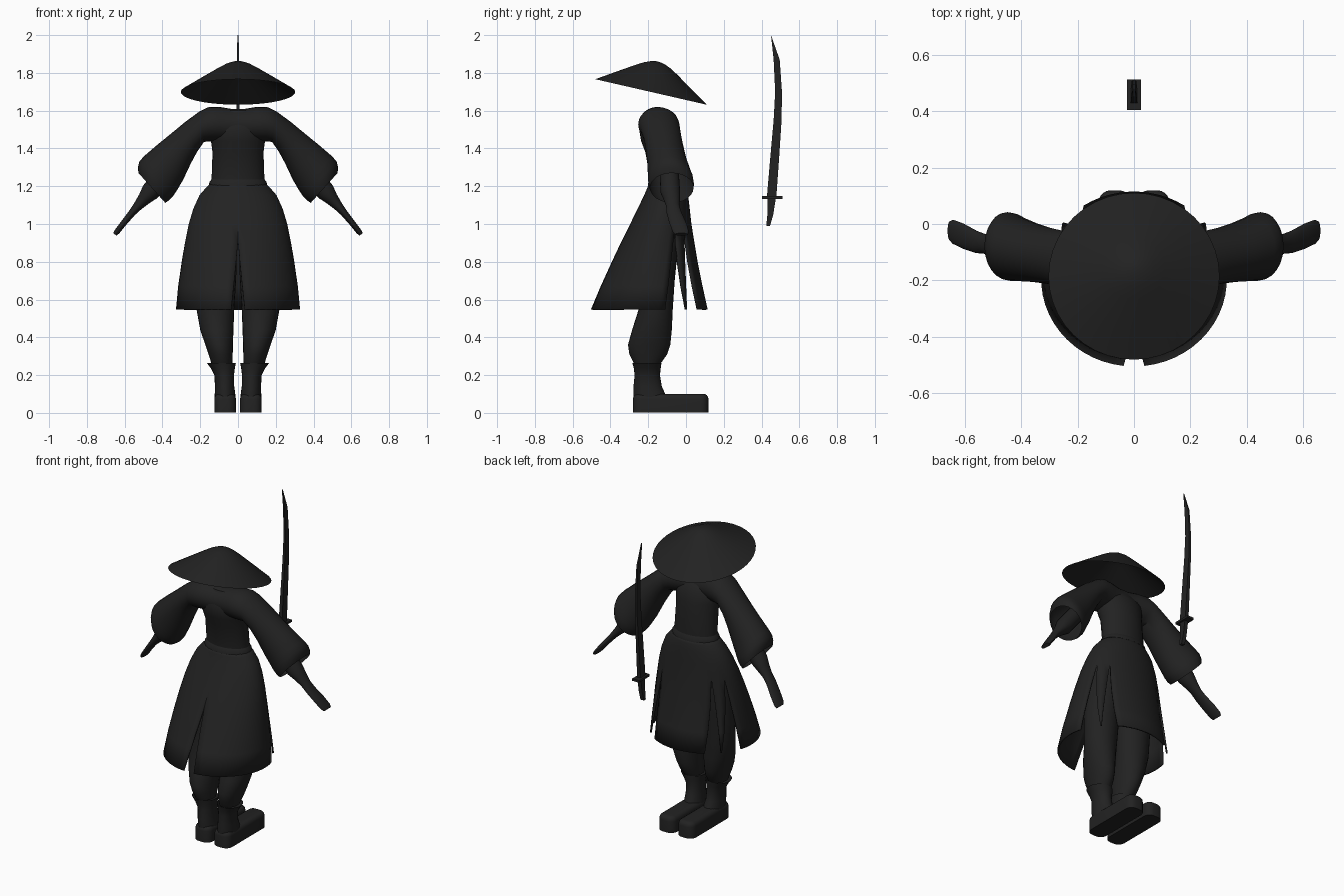
import bpy, bmesh, math
from mathutils import Vector

if "Cube" in bpy.data.objects:
    bpy.data.objects.remove(bpy.data.objects["Cube"])

cloth = bpy.data.materials.new("charcoal_black")
cloth.diffuse_color = (0.016, 0.016, 0.016, 1)
cloth.use_nodes = True
cloth.node_tree.nodes["Principled BSDF"].inputs["Base Color"].default_value = cloth.diffuse_color


def finish(name, bm, angle=40, recalc=True):
    if recalc:
        bmesh.ops.recalc_face_normals(bm, faces=bm.faces)
    me = bpy.data.meshes.new(name)
    bm.to_mesh(me)
    bm.free()
    me.materials.append(cloth)
    ob = bpy.data.objects.new(name, me)
    bpy.context.collection.objects.link(ob)
    bpy.ops.object.select_all(action='DESELECT')
    ob.select_set(True)
    bpy.context.view_layer.objects.active = ob
    bpy.ops.object.shade_smooth_by_angle(angle=math.radians(angle))
    return ob


def skin(bm, rings, cap_start=True, cap_end=True):
    vs = [[bm.verts.new(p) for p in r] for r in rings]
    n = len(vs[0])
    for a, b in zip(vs, vs[1:]):
        for i in range(n):
            bm.faces.new((a[i], a[(i + 1) % n], b[(i + 1) % n], b[i]))
    if cap_start:
        bm.faces.new(vs[0])
    if cap_end:
        bm.faces.new(vs[-1])


def ring(center, u, v, n=24):
    c = Vector(center)
    return [c + u * math.cos(2 * math.pi * i / n) + v * math.sin(2 * math.pi * i / n) for i in range(n)]


def upright(name, rows, **kw):
    """rows: x centre, y centre, z, x radius, y radius"""
    bm = bmesh.new()
    skin(bm, [ring((x, y, z), Vector((rx, 0, 0)), Vector((0, ry, 0))) for x, y, z, rx, ry in rows], **kw)
    return finish(name, bm)


def span_ring(s, x1, z1, x2, z2, y, w):
    """ellipse between an upper and a lower point in the xz plane"""
    up = Vector((s * (x1 - x2) / 2, 0, (z1 - z2) / 2))
    return ring((s * (x1 + x2) / 2, y, (z1 + z2) / 2), up, Vector((0, w, 0)))


def limb(name, s, rows):
    """rows: centre x y z, half height in the xz plane, half width in y"""
    bm = bmesh.new()
    up = Vector((s * 0.75, 0, 0.66))
    skin(bm, [ring((s * x, y, z), up * h, Vector((0, w, 0))) for x, y, z, h, w in rows])
    return finish(name, bm)


# tilted conical hat, open underneath
bm = bmesh.new()
profile = [(.303, 0), (.2, .066), (.11, .123), (.07, .146), (.035, .16), (.008, .165)]
skin(bm, [ring((0, 0, h), Vector((r, 0, 0)), Vector((0, r, 0)), 40) for r, h in profile], cap_start=False)
hat = finish("hat", bm)
hat.location = (0, -.185, 1.699)
hat.rotation_euler = (-.225, 0, 0)

# torso and waist band
upright("torso", [(0, -.1, 1.205, .14, .09), (0, -.1, 1.235, .14, .09), (0, -.115, 1.38, .135, .1),
                  (0, -.13, 1.44, .143, .108), (0, -.14, 1.5, .152, .108), (0, -.15, 1.56, .12, .08),
                  (0, -.16, 1.6, .08, .04)])
upright("waist_band", [(0, -.1, 1.203, .155, .102), (0, -.1, 1.222, .151, .099), (0, -.1, 1.24, .138, .088)])

# shoulders running into wide bell sleeves with open cuffs
# upper x z, lower x z, y centre, half width
SLEEVE = [(.04, 1.61, .04, 1.44, -.15, .09), (.1, 1.62, .1, 1.44, -.15, .1), (.16, 1.618, .15, 1.437, -.145, .108),
          (.205, 1.595, .18, 1.435, -.138, .105), (.28, 1.54, .215, 1.385, -.125, .1),
          (.35, 1.482, .25, 1.32, -.113, .1), (.43, 1.417, .29, 1.235, -.1, .105),
          (.5, 1.357, .325, 1.175, -.088, .114), (.522, 1.33, .345, 1.145, -.082, .12),
          (.53, 1.3, .365, 1.125, -.078, .12), (.527, 1.27, .385, 1.112, -.075, .115)]
bm = bmesh.new()
skin(bm, [span_ring(-1, *r) for r in reversed(SLEEVE)] + [span_ring(1, *r) for r in SLEEVE], False, False)
bmesh.ops.recalc_face_normals(bm, faces=bm.faces)
for v in bm.verts:
    v.co.x *= 1
finish("shoulders_and_sleeves", bm)

# skirt: flaring sheet cut into panels by tapering slits
SKIRT = [(1.21, .145, -.1, .093), (1.19, .165, -.1, .1), (1.15, .2, -.105, .112), (1.08, .232, -.118, .133),
         (1.0, .256, -.133, .157), (.9, .276, -.15, .19), (.8, .293, -.165, .222), (.67, .312, -.182, .265),
         (.547, .324, -.195, .305)]
# slit angle from the front, half width at hem, top height
SLITS = [(0, .11, .91), (2.05, .2, 1.0), (2.42, .145, 1.0)]
SLITS += [(2 * math.pi - a, w, t) for a, w, t in reversed(SLITS[1:])] + [(2 * math.pi, .11, .91)]


def opening(slit, z):
    return slit[1] * max(0, (slit[2] - z) / (slit[2] - .55))


bm = bmesh.new()
for left, right in zip(SLITS, SLITS[1:]):
    cols = max(2, int((right[0] - left[0]) / .13))
    grid = []
    for z, rx, cy, ry in SKIRT:
        a, b = left[0] + opening(left, z), right[0] - opening(right, z)
        row = []
        for i in range(cols + 1):
            t = a + (b - a) * i / cols
            row.append(bm.verts.new((rx * math.sin(t), cy - ry * math.cos(t), z)))
        grid.append(row)
    for r, q in zip(grid, grid[1:]):
        for i in range(cols):
            bm.faces.new((r[i], q[i], q[i + 1], r[i + 1]))
bmesh.ops.remove_doubles(bm, verts=bm.verts, dist=.0008)
skirt = finish("skirt", bm, recalc=False)
thick = skirt.modifiers.new("cloth_thickness", 'SOLIDIFY')
thick.thickness = .01
thick.offset = 0

for s, side in ((1, "right"), (-1, "left")):
    # forearm tapering into a flat hand
    limb(side + "_arm", s, [(.36, -.09, 1.3, .05, .05), (.465, -.083, 1.17, .05, .052), (.495, -.076, 1.135, .036, .044),
                            (.53, -.07, 1.095, .025, .035), (.56, -.063, 1.06, .019, .04),
                            (.605, -.043, 1.005, .016, .045), (.64, -.028, .96, .015, .043),
                            (.652, -.024, .945, .011, .034)])
    # baggy trouser leg
    upright(side + "_leg", [(s * .085, -.12, 1.1, .08, .08), (s * .11, -.14, .9, .105, .1),
                            (s * .118, -.155, .7, .108, .095), (s * .12, -.16, .55, .1, .09),
                            (s * .112, -.18, .44, .088, .105), (s * .1, -.195, .36, .073, .112),
                            (s * .092, -.2, .31, .064, .1), (s * .085, -.205, .26, .055, .07)])
    # boot shaft flaring at the top and easing into the foot
    upright(side + "_boot_shaft", [(s * .068, -.19, .07, .056, .088), (s * .069, -.195, .105, .054, .083),
                                   (s * .071, -.203, .14, .051, .075), (s * .073, -.205, .2, .052, .067),
                                   (s * .08, -.205, .235, .063, .071),
                                   (s * .088, -.207, .265, .077, .077)], cap_end=False)
    # rounded foot
    bm = bmesh.new()
    bmesh.ops.create_cube(bm, size=1)
    for v in bm.verts:
        v.co = (s * .068 + v.co.x * .115, -.081 + v.co.y * .4, .051 + v.co.z * .1)
    tall = [e for e in bm.edges if abs(e.verts[0].co.z - e.verts[1].co.z) > .05]
    bmesh.ops.bevel(bm, geom=tall, offset=.042, segments=5, profile=.5, affect='EDGES')
    rim = [e for e in bm.edges if all(v.co.z > .09 for v in e.verts)]
    bmesh.ops.bevel(bm, geom=rim, offset=.028, segments=4, profile=.5, affect='EDGES')
    finish(side + "_foot", bm, 50)


def plate(name, outline, half, tip=1):
    """yz outline extruded in x, thinning with height down to the tip ratio"""
    bm = bmesh.new()
    low = min(z for y, z in outline)
    size = max(z for y, z in outline) - low
    skin(bm, [[(s * half * (1 + (tip - 1) * (z - low) / size), y, z) for y, z in outline] for s in (-1, 1)])
    return finish(name, bm, 30)


# floating curved sword behind the figure
plate("blade", [(.428, 1.14), (.478, 1.14), (.493, 1.35), (.506, 1.55), (.508, 1.7), (.496, 1.87), (.45, 2.0),
                (.464, 1.87), (.472, 1.7), (.464, 1.55), (.446, 1.35)], .012, .3)
plate("sword_handle", [(.425, .99), (.445, .99), (.462, 1.05), (.476, 1.14), (.431, 1.14), (.431, 1.05)], .012)
plate("sword_guard", [(.403, 1.133), (.512, 1.133), (.512, 1.147), (.403, 1.147)], .024)
